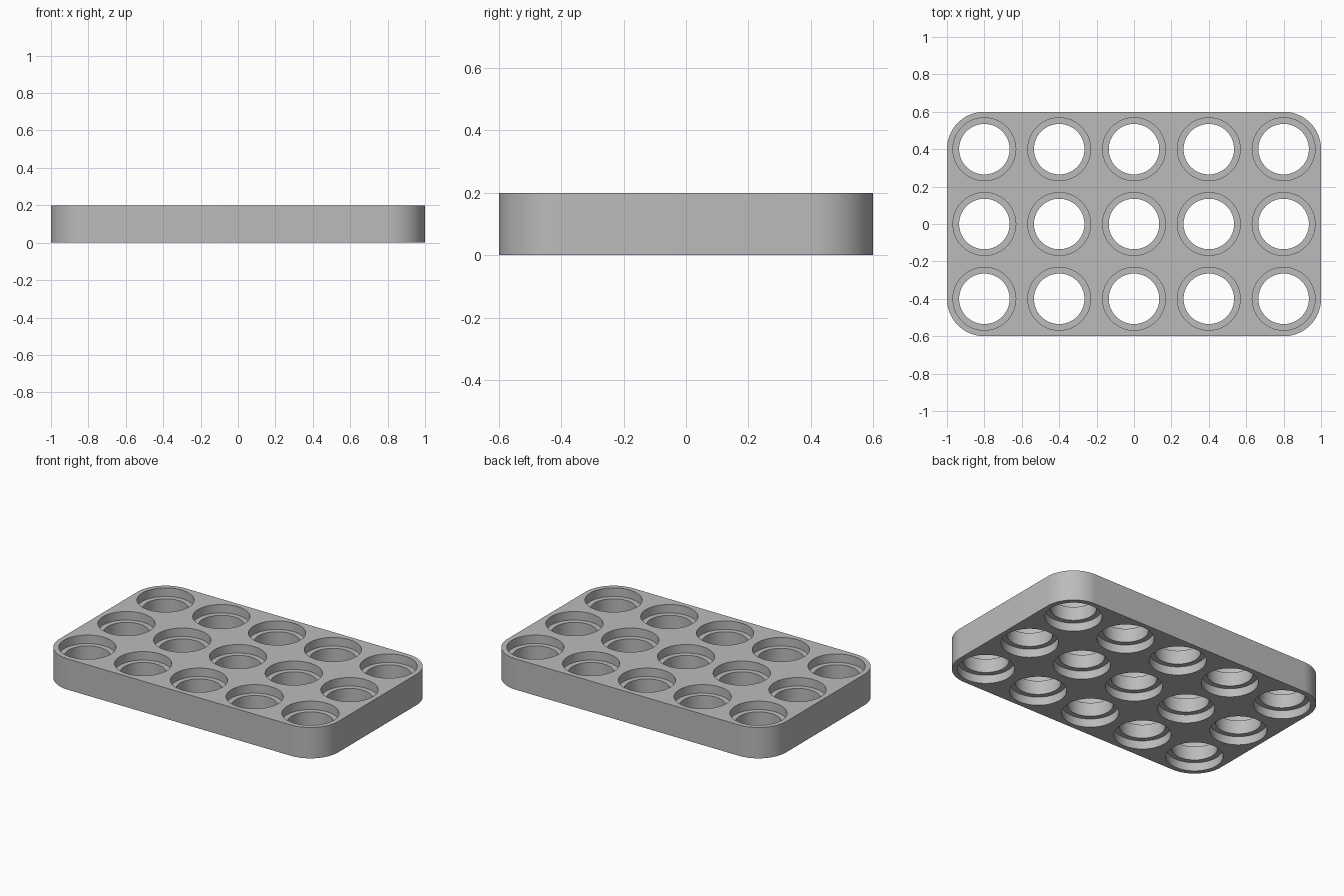
import bpy, bmesh, math

cube = bpy.data.objects.get("Cube")
if cube:
    bpy.data.objects.remove(cube, do_unlink=True)

HEIGHT = 0.2
PITCH = 0.4
COLS, ROWS = 5, 3
CORNER = 0.2
WIDE, NARROW = 0.168, 0.135   # recess and through-hole radii
DEPTH = 0.055                 # recess depth on both faces

grey = bpy.data.materials.new("plain grey")
grey.use_nodes = True
colour = (0.5, 0.5, 0.5, 1)
grey.diffuse_color = colour
grey.node_tree.nodes["Principled BSDF"].inputs["Base Color"].default_value = colour


def make_object(name, bm):
    bmesh.ops.recalc_face_normals(bm, faces=bm.faces)
    mesh = bpy.data.meshes.new(name)
    bm.to_mesh(mesh)
    bm.free()
    mesh.materials.append(grey)
    obj = bpy.data.objects.new(name, mesh)
    bpy.context.collection.objects.link(obj)
    return obj


# Tray: rounded rectangle extruded upwards
bm = bmesh.new()
half_x, half_y = COLS * PITCH / 2 - CORNER, ROWS * PITCH / 2 - CORNER
outline = []
steps = 24
for quarter, (sx, sy) in enumerate([(1, 1), (-1, 1), (-1, -1), (1, -1)]):
    for i in range(steps + 1):
        a = math.pi / 2 * (quarter + i / steps)
        outline.append(bm.verts.new((sx * half_x + CORNER * math.cos(a),
                                     sy * half_y + CORNER * math.sin(a), 0)))
base = bm.faces.new(outline)
top = bmesh.ops.extrude_face_region(bm, geom=[base])["geom"]
bmesh.ops.translate(bm, vec=(0, 0, HEIGHT),
                    verts=[v for v in top if isinstance(v, bmesh.types.BMVert)])
tray = make_object("cell_tray", bm)

# Stepped hole cutter: wide at both faces, narrow through the middle
profile = [(WIDE, -0.05), (WIDE, DEPTH), (NARROW, DEPTH),
           (NARROW, HEIGHT - DEPTH), (WIDE, HEIGHT - DEPTH), (WIDE, HEIGHT + 0.05)]
sides = 64


def add_stepped_cutter(bm, x, y):
    rings = [[bm.verts.new((x + r * math.cos(math.tau * i / sides),
                            y + r * math.sin(math.tau * i / sides), z))
              for i in range(sides)] for r, z in profile]
    for low, high in zip(rings, rings[1:]):
        for i in range(sides):
            j = (i + 1) % sides
            bm.faces.new((low[i], low[j], high[j], high[i]))
    bm.faces.new(rings[0][::-1])
    bm.faces.new(rings[-1])


bm = bmesh.new()
for col in range(COLS):
    for row in range(ROWS):
        add_stepped_cutter(bm, (col - (COLS - 1) / 2) * PITCH,
                           (row - (ROWS - 1) / 2) * PITCH)
cutter = make_object("hole_cutter", bm)

# Cut the holes and apply
cut = tray.modifiers.new("holes", "BOOLEAN")
cut.operation = "DIFFERENCE"
cut.solver = "EXACT"
cut.object = cutter
bpy.ops.object.select_all(action="DESELECT")
tray.select_set(True)
bpy.context.view_layer.objects.active = tray
bpy.ops.object.modifier_apply(modifier=cut.name)
bpy.data.objects.remove(cutter, do_unlink=True)
bpy.ops.object.shade_smooth_by_angle(angle=math.radians(30))
